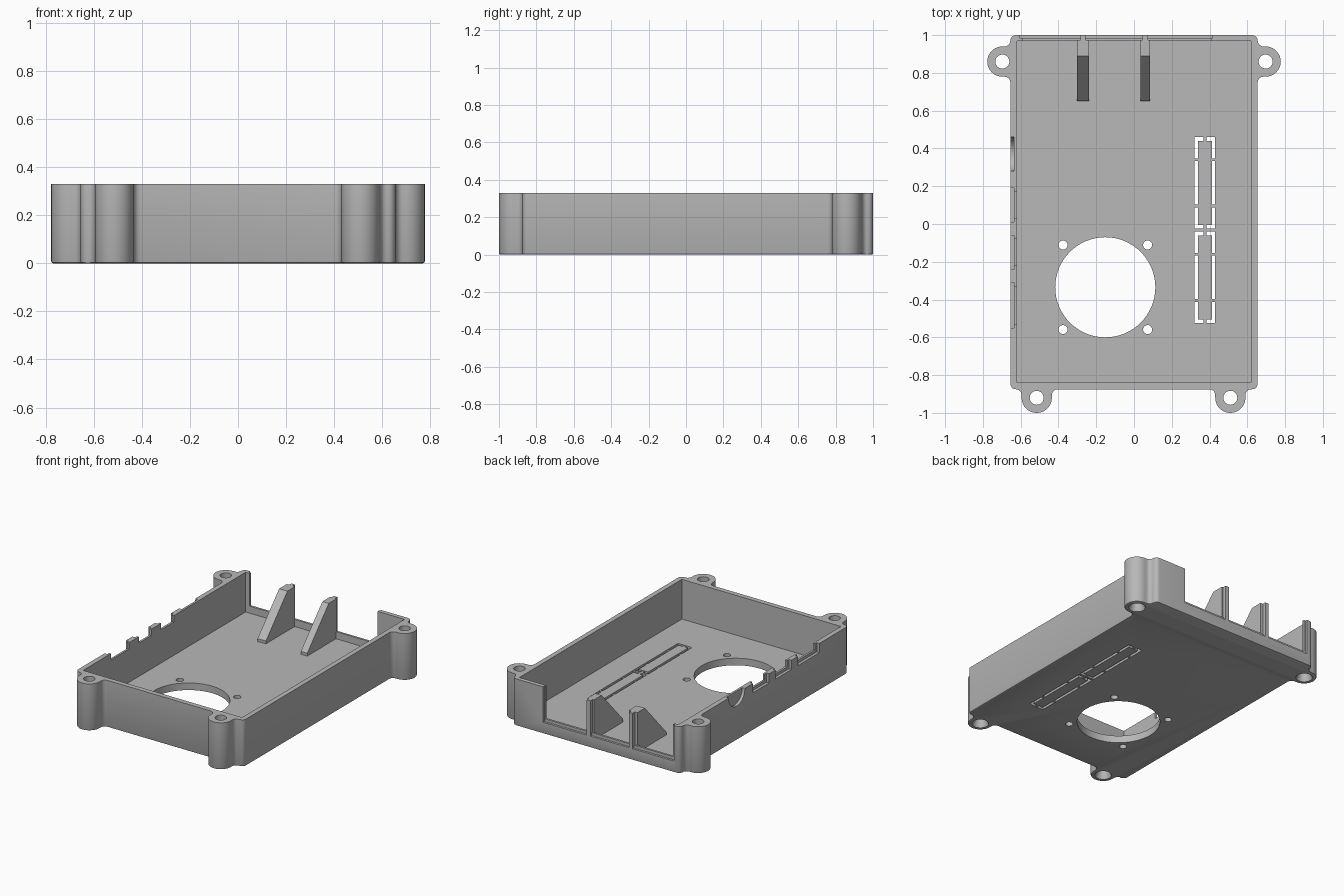
import bpy, bmesh
from math import pi, cos, sin, radians
from mathutils import Vector

if "Cube" in bpy.data.objects:
    bpy.data.objects.remove(bpy.data.objects["Cube"], do_unlink=True)

H, FLOOR, SILL = 0.33, 0.05, 0.10
X, Y0, Y1 = 0.655, -0.875, 1.0
BOSS_R, FILLET = 0.08, 0.03

grey = bpy.data.materials.new("grey plastic")
grey.use_nodes = True
grey.diffuse_color = (0.48, 0.48, 0.48, 1)
grey.node_tree.nodes["Principled BSDF"].inputs["Base Color"].default_value = grey.diffuse_color


def finish(name, bm):
    bmesh.ops.recalc_face_normals(bm, faces=bm.faces)
    me = bpy.data.meshes.new(name)
    bm.to_mesh(me)
    bm.free()
    ob = bpy.data.objects.new(name, me)
    bpy.context.collection.objects.link(ob)
    me.materials.append(grey)
    return ob


def box(name, x0, x1, y0, y1, z0, z1):
    bm = bmesh.new()
    bmesh.ops.create_cube(bm, size=1)
    for v in bm.verts:
        v.co = (x0 + (v.co.x + .5) * (x1 - x0), y0 + (v.co.y + .5) * (y1 - y0),
                z0 + (v.co.z + .5) * (z1 - z0))
    return finish(name, bm)


def cone(name, pos, r0, r1, depth, sides=32, axis="Z"):
    bm = bmesh.new()
    bmesh.ops.create_cone(bm, cap_ends=True, segments=sides, radius1=r0, radius2=r1, depth=depth)
    for v in bm.verts:
        if axis == "X":
            v.co = (v.co.z, v.co.x, v.co.y)
        v.co += Vector(pos)
    return finish(name, bm)


def extrude(name, pts, shift, bevel=0):
    bm = bmesh.new()
    face = bm.faces.new([bm.verts.new(p) for p in pts])
    edges = list(face.edges)
    top = bmesh.ops.extrude_face_region(bm, geom=[face], use_keep_orig=True)
    bmesh.ops.translate(bm, vec=shift, verts=[g for g in top["geom"] if isinstance(g, bmesh.types.BMVert)])
    if bevel:
        bmesh.ops.recalc_face_normals(bm, faces=bm.faces)
        bmesh.ops.bevel(bm, geom=edges, offset=bevel, segments=2, profile=.5, affect="EDGES")
    return finish(name, bm)


def cut(target, tool):
    bpy.context.view_layer.objects.active = target
    mod = target.modifiers.new("cut", "BOOLEAN")
    mod.operation, mod.solver, mod.object = "DIFFERENCE", "EXACT", tool
    bpy.ops.object.modifier_apply(modifier=mod.name)
    bpy.data.objects.remove(tool, do_unlink=True)


def arc(c, r, a0, a1, n):
    steps = [radians(a0 + (a1 - a0) * i / n) for i in range(n + 1)]
    return [Vector((c[0] + r * cos(a), c[1] + r * sin(a))) for a in steps]


def lug(wall, centre, out):
    """Screw lug outline on a wall; runs counter-clockwise around the body."""
    out = Vector(out)
    along = Vector((-out.y, out.x))
    d = (Vector(centre) - Vector(wall)).dot(out)
    pts = arc((-BOSS_R - FILLET, FILLET), FILLET, -90, 0, 5)
    pts += arc((0, d), BOSS_R, 180, 0, 20)
    pts += arc((BOSS_R + FILLET, FILLET), FILLET, 180, 270, 5)
    return [Vector(wall) + along * p.x + out * p.y for p in pts]


# Outer body outline with four screw lugs
lugs = [(-0.515, -0.92), (0.51, -0.92), (0.697, 0.86), (-0.697, 0.86)]
R = 0.03
outline = arc((-X + R, Y0 + R), R, 180, 270, 5)
outline += lug((lugs[0][0], Y0), lugs[0], (0, -1))
outline += lug((lugs[1][0], Y0), lugs[1], (0, -1))
outline += arc((X - R, Y0 + R), R, 270, 360, 5)
outline += lug((X, 0.86), lugs[2], (1, 0))
outline += arc((X - R, Y1 - R), R, 0, 90, 5)
outline += arc((-X + R, Y1 - R), R, 90, 180, 5)
outline += lug((-X, 0.86), lugs[3], (-1, 0))
shell = extrude("case_shell", [(p.x, p.y, 0) for p in outline], (0, 0, H), 0.008)

# Hollow interior and rear opening with a stepped sill
cut(shell, box("tool", -0.62, 0.62, -0.84, 0.97, FLOOR, 1))
cut(shell, box("tool", -0.59, 0.41, 0.9, 1.1, SILL, 1))
cut(shell, box("tool", -0.605, 0.415, 0.985, 1.1, SILL - 0.02, 1))

# Countersunk screw holes in the lugs
for x, y in lugs:
    cut(shell, cone("tool", (x, y, H / 2), 0.037, 0.037, 1))
    cut(shell, cone("tool", (x, y, 0.01), 0.062, 0.036, 0.06))

# Fan opening with its four screw holes
fan = (-0.152, -0.335)
cut(shell, cone("tool", (*fan, 0), 0.265, 0.265, 0.4, 64))
for sx in (-1, 1):
    for sy in (-1, 1):
        cut(shell, cone("tool", (fan[0] + sx * 0.224, fan[1] + sy * 0.224, 0), 0.024, 0.024, 0.4, 20))

# Port notches along the side wall, recessed wider on the outside
for y0, y1 in ((0.01, 0.19), (-0.24, -0.06), (-0.55, -0.31)):
    cut(shell, box("tool", -0.7, -0.635, y0, y1, H - 0.065, 1))
    cut(shell, box("tool", -0.7, -0.6, y0 + 0.02, y1 - 0.02, H - 0.045, 1))
cut(shell, cone("tool", (-0.66, 0.37, H), 0.09, 0.09, 0.05, 40, "X"))
cut(shell, cone("tool", (-0.65, 0.37, H), 0.07, 0.07, 0.12, 40, "X"))

# Long header slot in the floor
cut(shell, box("tool", 0.32, 0.43, -0.525, 0.46, -0.1, 0.15))

# Knock-out plates held in the slot by thin bridges
for i, (y0, y1) in enumerate(((-0.505, -0.06), (-0.005, 0.44))):
    box(f"knockout_plate_{i}", 0.338, 0.412, y0, y1, 0, FLOOR)
    for j, y in enumerate((y0 + 0.1, y1 - 0.1)):
        box(f"side_bridge_{i}_{j}", 0.315, 0.435, y - 0.007, y + 0.007, 0.002, FLOOR - 0.002)
box("middle_bridge", 0.315, 0.435, -0.04, -0.025, 0.002, FLOOR - 0.002)
box("long_bridge", 0.367, 0.383, -0.53, 0.465, 0.003, FLOOR - 0.003)

# Two sloped support fins standing at the rear opening
for i, x in enumerate((-0.27, 0.06)):
    w = 0.065 if i == 0 else 0.05
    side = [(0.65, FLOOR - 0.01), (0.975, FLOOR - 0.01), (0.975, H), (0.89, H), (0.65, FLOOR + 0.02)]
    extrude(f"support_fin_{i}", [(x - w / 2, y, z) for y, z in side], (w, 0, 0))
    box(f"fin_back_rib_{i}", x - 0.014, x + 0.014, 0.96, Y1, SILL - 0.04, H)

# Smooth round walls, keep edges sharp
bpy.ops.object.select_all(action="DESELECT")
shell.select_set(True)
bpy.context.view_layer.objects.active = shell
bpy.ops.object.shade_smooth_by_angle(angle=radians(30))
